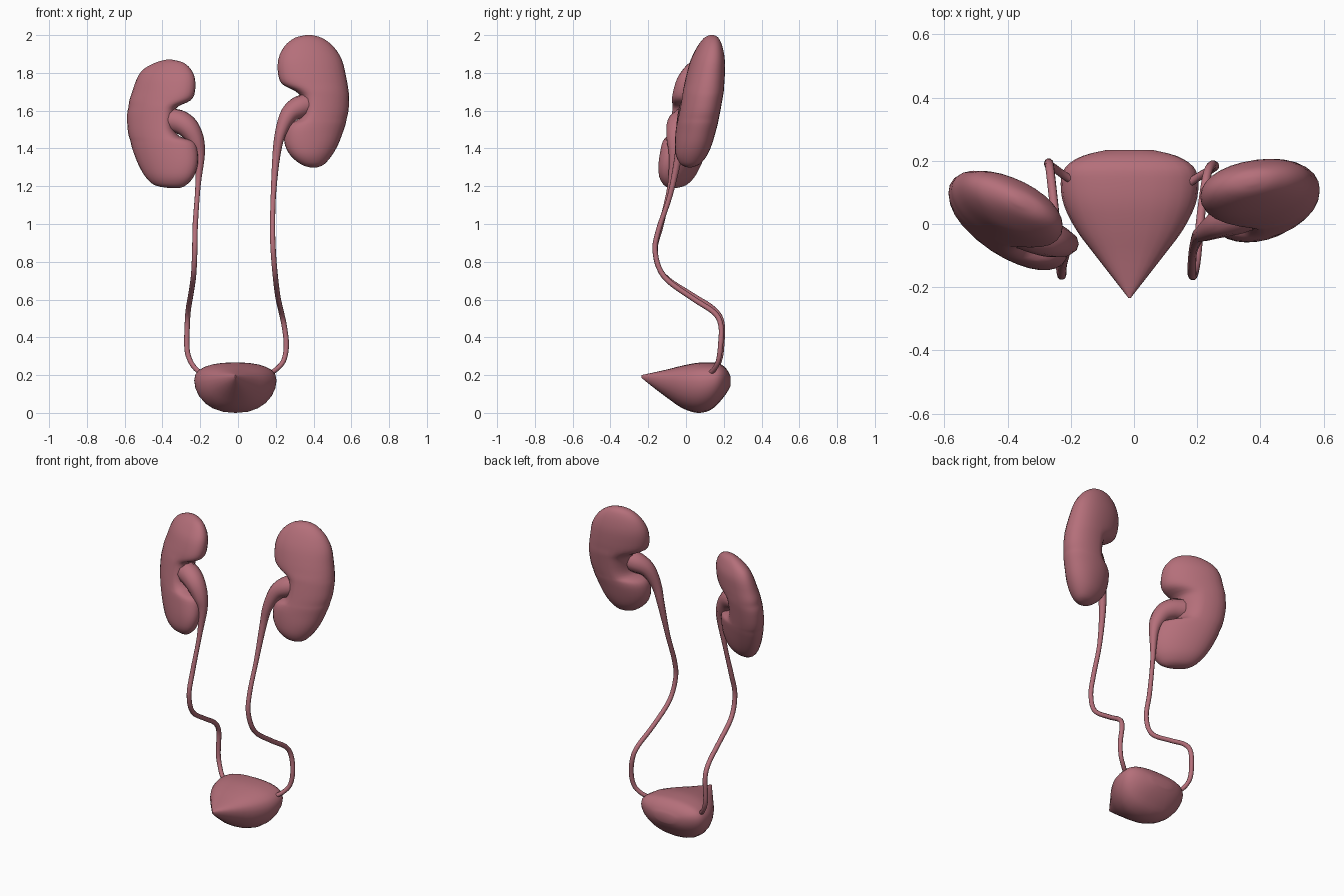
import bpy, bmesh, math

mat = bpy.data.materials.new("pink_tissue")
mat.diffuse_color = (0.46, 0.16, 0.195, 1)


def smooth_rows(rows, n):
    """Catmull-Rom interpolation through rows of numbers."""
    out = []
    for i in range(len(rows) - 1):
        p0, p1, p2 = rows[max(i - 1, 0)], rows[i], rows[i + 1]
        p3 = rows[min(i + 2, len(rows) - 1)]
        for k in range(n):
            t = k / n
            out.append([0.5 * (2 * b + (c - a) * t + (2 * a - 5 * b + 4 * c - d) * t * t
                               + (3 * b - a - 3 * c + d) * t ** 3)
                        for a, b, c, d in zip(p0, p1, p2, p3)])
    out.append(list(rows[-1]))
    return out


def finish(ob, angle):
    ob.data.materials.append(mat)
    bpy.ops.object.select_all(action='DESELECT')
    ob.select_set(True)
    bpy.context.view_layer.objects.active = ob
    if ob.type == 'CURVE':
        bpy.ops.object.convert(target='MESH')
    bpy.ops.object.shade_smooth_by_angle(angle=math.radians(angle))


def loft(name, rings, angle=60):
    bm = bmesh.new()
    vs = [[bm.verts.new(p) for p in ring] for ring in rings]
    n = len(vs[0])
    for a, b in zip(vs, vs[1:]):
        for j in range(n):
            k = (j + 1) % n
            bm.faces.new((a[j], a[k], b[k], b[j]))
    bm.faces.new(vs[0])
    bm.faces.new(vs[-1])
    bmesh.ops.recalc_face_normals(bm, faces=bm.faces)
    me = bpy.data.meshes.new(name)
    bm.to_mesh(me)
    bm.free()
    ob = bpy.data.objects.new(name, me)
    bpy.context.collection.objects.link(ob)
    finish(ob, angle)


def power(v, e):
    return math.copysign(abs(v) ** e, v)


def kidney(name, side, rows, y_top, y_bottom, shear, thick):
    """Stacked slices: z, inner x, outer x, half thickness; leaning and turned by shear."""
    z1, z0 = rows[0][0], rows[-1][0]
    # thickest line stays near the outer side so the notch does not groove front and back
    rows = [(z, xi, xo, h * thick, xo - .17 if h > .0925 else (xi + xo) / 2)
            for z, xi, xo, h in rows]
    rings = []
    for z, xi, xo, h, xm in smooth_rows(rows, 3):
        yc = y_bottom + (y_top - y_bottom) * (z - z0) / (z1 - z0)
        ring = []
        for j in range(28):
            a = math.tau * j / 28
            c = power(math.cos(a), 0.95)
            x = xm + c * (xo - xm if c > 0 else xm - xi)
            ring.append((side * x, yc + h * power(math.sin(a), 0.95) + shear * (x - 0.4), z))
        rings.append(ring)
    loft(name, rings)


def ureter(name, rows):
    """Tapered tube: x, y, z, radius."""
    pts = smooth_rows(rows, 5)
    cu = bpy.data.curves.new(name, 'CURVE')
    cu.dimensions = '3D'
    cu.bevel_depth = 1
    cu.bevel_resolution = 3
    cu.use_fill_caps = True
    sp = cu.splines.new('POLY')
    sp.points.add(len(pts) - 1)
    for p, (x, y, z, r) in zip(sp.points, pts):
        p.co = (x, y, z, 1)
        p.radius = r
    ob = bpy.data.objects.new(name, cu)
    bpy.context.collection.objects.link(ob)
    finish(ob, 60)


# Kidneys, the one at +x sits higher
kidney("high_kidney", 1, [
    (2.0, .36, .39, .01), (1.985, .30, .445, .035), (1.94, .245, .505, .06), (1.87, .213, .55, .082),
    (1.79, .213, .57, .093), (1.74, .235, .58, .097), (1.705, .30, .585, .1), (1.67, .335, .588, .1),
    (1.60, .34, .585, .1), (1.555, .32, .575, .1), (1.53, .265, .57, .1), (1.49, .245, .557, .098),
    (1.42, .248, .53, .09), (1.36, .28, .495, .075), (1.315, .335, .455, .045), (1.30, .38, .42, .01),
], 0.14, 0.02, 0.13, 1.06)
kidney("low_kidney", -1, [
    (1.87, .35, .38, .01), (1.855, .29, .435, .035), (1.82, .25, .50, .06), (1.77, .228, .535, .082),
    (1.70, .228, .56, .093), (1.655, .25, .575, .097), (1.62, .32, .58, .1), (1.58, .335, .587, .1),
    (1.51, .34, .585, .1), (1.465, .31, .578, .1), (1.44, .235, .57, .1), (1.40, .215, .56, .098),
    (1.32, .212, .53, .09), (1.25, .235, .49, .075), (1.205, .275, .44, .045), (1.19, .31, .36, .01),
], 0.085, -0.045, 0.38, 1.06)

# Ureters, widening into the renal pelvis at the kidney
ureter("high_ureter", [
    (.38, .05, 1.635, .062), (.32, .025, 1.615, .06), (.267, -.0, 1.575, .046), (.225, -.025, 1.48, .03),
    (.203, -.04, 1.36, .021), (.187, -.085, 1.15, .014), (.183, -.145, .97, .014),
    (.187, -.163, .85, .014), (.198, -.115, .72, .014), (.212, .03, .61, .014),
    (.23, .15, .53, .014), (.245, .185, .46, .014), (.256, .183, .36, .014),
    (.243, .172, .28, .013), (.205, .15, .232, .013), (.16, .12, .205, .013)])
ureter("low_ureter", [
    (-.37, -.005, 1.55, .066), (-.31, -.03, 1.54, .064), (-.26, -.05, 1.505, .057),
    (-.222, -.06, 1.44, .044), (-.203, -.065, 1.36, .027), (-.212, -.085, 1.2, .014),
    (-.226, -.13, 1.0, .014), (-.229, -.163, .86, .014), (-.235, -.12, .73, .014),
    (-.25, .03, .625, .014), (-.262, .14, .555, .014), (-.268, .19, .48, .014),
    (-.27, .188, .34, .014), (-.25, .175, .27, .013), (-.215, .15, .225, .013), (-.17, .125, .2, .013)])

# Bladder: slices along y from the pointed front (y, half width, top z, bottom z)
rings = []
for y, w, zt, zb in smooth_rows([
        (-.235, .003, .2, .185), (-.19, .038, .21, .148), (-.1, .108, .23, .08), (-.02, .168, .25, .025),
        (.06, .208, .265, .0), (.13, .218, .267, .015), (.18, .203, .26, .06), (.215, .15, .232, .105),
        (.235, .07, .195, .14)], 3):
    zm = zb + 0.62 * (zt - zb)
    ring = []
    for j in range(24):
        a = math.tau * j / 24
        s = math.sin(a)
        z = zm + (zt - zm) * power(s, 0.8) if s > 0 else zm + (zm - zb) * power(s, 1.05)
        ring.append((-0.014 + w * power(math.cos(a), 0.85), y, z))
    rings.append(ring)
loft("bladder", rings, 45)
